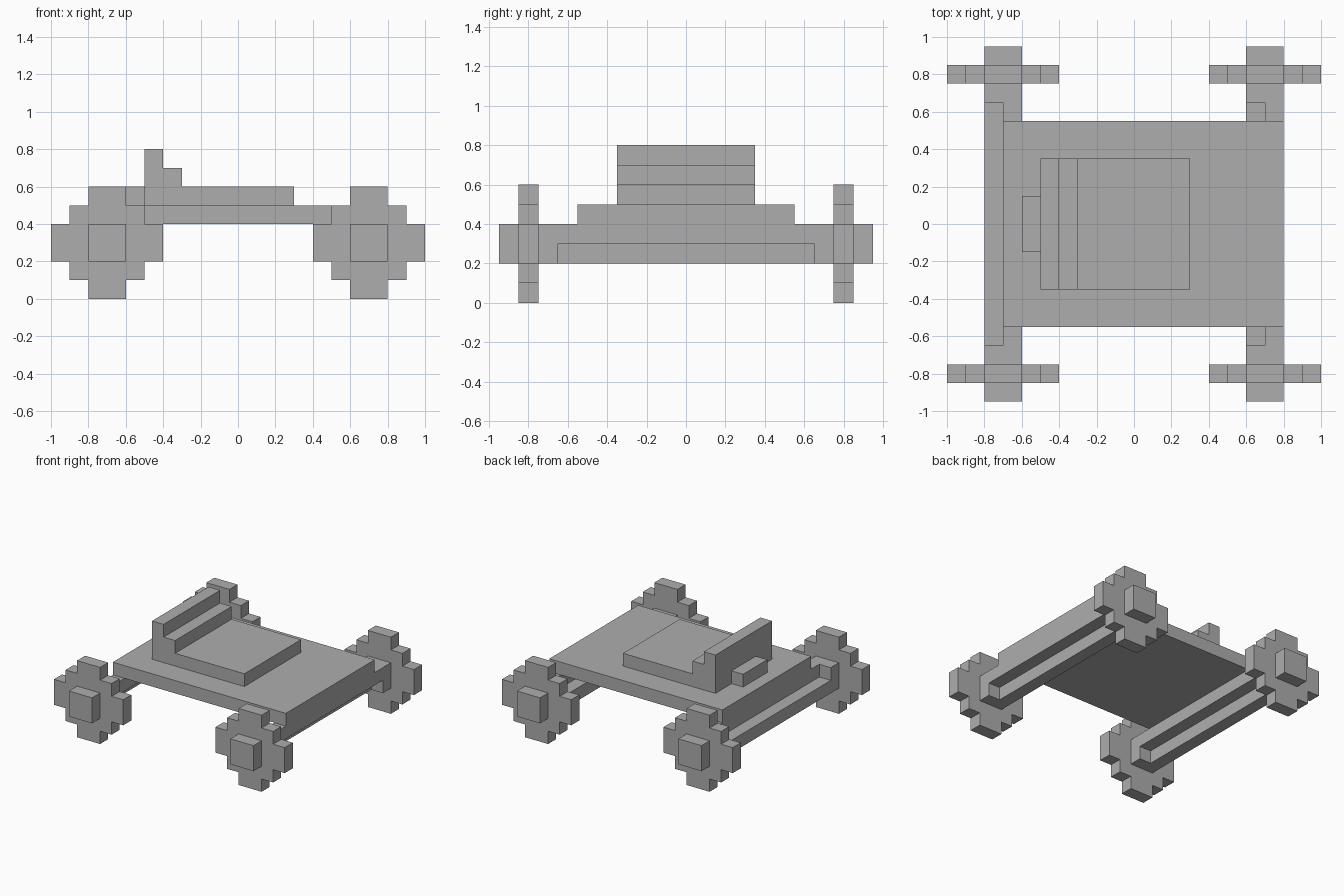
import bpy
import bmesh
from mathutils import Vector

old_cube = bpy.data.objects.get("Cube")
if old_cube:
    bpy.data.objects.remove(old_cube, do_unlink=True)

grey = bpy.data.materials.new("plain grey")
grey.use_nodes = True
grey.diffuse_color = (0.42, 0.42, 0.42, 1)
grey.node_tree.nodes["Principled BSDF"].inputs["Base Color"].default_value = grey.diffuse_color


def prism(name, outline, y0, y1):
    """Extrude an (x, z) outline along y."""
    bm = bmesh.new()
    face = bm.faces.new([bm.verts.new((x, y0, z)) for x, z in outline])
    grown = bmesh.ops.extrude_face_region(bm, geom=[face])["geom"]
    verts = [v for v in grown if isinstance(v, bmesh.types.BMVert)]
    bmesh.ops.translate(bm, verts=verts, vec=Vector((0, y1 - y0, 0)))
    bmesh.ops.recalc_face_normals(bm, faces=bm.faces)
    mesh = bpy.data.meshes.new(name)
    bm.to_mesh(mesh)
    bm.free()
    mesh.materials.append(grey)
    obj = bpy.data.objects.new(name, mesh)
    bpy.context.collection.objects.link(obj)
    return obj


def box(name, x0, x1, y0, y1, z0, z1):
    return prism(name, [(x0, z0), (x1, z0), (x1, z1), (x0, z1)], y0, y1)


# Stepped wheel outline, one quarter turned round four times
quarter = [(0.3, 0.1), (0.2, 0.1), (0.2, 0.2), (0.1, 0.2), (0.1, 0.3)]
wheel_outline = []
for turn in range(4):
    wheel_outline += quarter
    quarter = [(-z, x) for x, z in quarter]

# Wheels, hubs and the paired rails of each axle
for end, cx in (("rear", -0.7), ("front", 0.7)):
    for side, s in (("right", -1), ("left", 1)):
        prism(f"{end}_{side}_wheel", [(cx + x, 0.3 + z) for x, z in wheel_outline],
              s * 0.75, s * 0.85)
        box(f"{end}_{side}_hub", cx - 0.1, cx + 0.1, *sorted((s * 0.65, s * 0.95)), 0.2, 0.4)
    box(f"{end}_lower_rail", cx - 0.1, cx, -0.65, 0.65, 0.2, 0.3)
    box(f"{end}_upper_rail", cx, cx + 0.1, -0.65, 0.65, 0.3, 0.4)

# Deck
box("deck", -0.7, 0.8, -0.55, 0.55, 0.4, 0.5)

# Seat with stepped backrest, and the small block behind it
prism("seat", [(-0.5, 0.5), (0.3, 0.5), (0.3, 0.6), (-0.3, 0.6), (-0.3, 0.7),
               (-0.4, 0.7), (-0.4, 0.8), (-0.5, 0.8)], -0.35, 0.35)
box("seat_rear_block", -0.6, -0.5, -0.15, 0.15, 0.5, 0.6)
